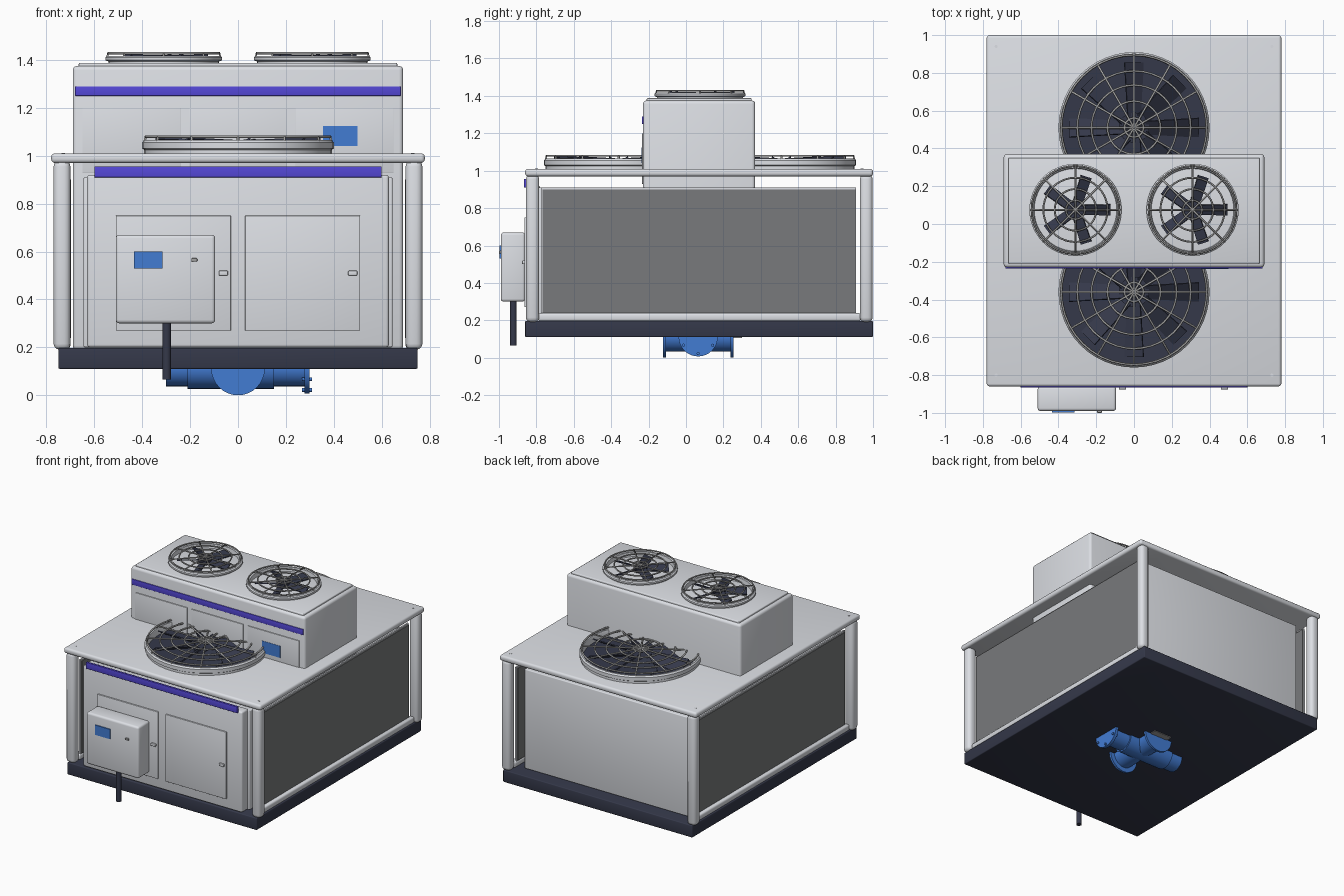
import bpy, bmesh, math
from mathutils import Matrix, Vector

if "Cube" in bpy.data.objects:
    bpy.data.objects.remove(bpy.data.objects["Cube"])


def material(name, *rgb):
    m = bpy.data.materials.new(name)
    m.use_nodes = True
    m.diffuse_color = (*rgb, 1)
    m.node_tree.nodes["Principled BSDF"].inputs["Base Color"].default_value = (*rgb, 1)
    return m


LIGHT = material("light grey paint", 0.72, 0.74, 0.78)
COIL = material("coil grey", 0.19, 0.195, 0.2)
NAVY = material("dark navy", 0.035, 0.04, 0.068)
VIOLET = material("violet stripe", 0.09, 0.065, 0.68)
BLUE = material("valve blue", 0.055, 0.2, 0.65)
WIRE = material("wire grey", 0.36, 0.36, 0.36)


def finish(name, bm, mat):
    bmesh.ops.recalc_face_normals(bm, faces=bm.faces)
    mesh = bpy.data.meshes.new(name)
    bm.to_mesh(mesh)
    bm.free()
    mesh.materials.append(mat)
    ob = bpy.data.objects.new(name, mesh)
    bpy.context.collection.objects.link(ob)
    bpy.ops.object.select_all(action='DESELECT')
    ob.select_set(True)
    bpy.context.view_layer.objects.active = ob
    bpy.ops.object.shade_smooth_by_angle(angle=math.radians(35))
    return ob


def box(name, x, y, z, mat, bevel=0.0):
    """Box from its (low, high) range on each axis."""
    bm = bmesh.new()
    bmesh.ops.create_cube(bm, size=1)
    for v in bm.verts:
        v.co = [r[0] if c < 0 else r[1] for c, r in zip(v.co, (x, y, z))]
    if bevel:
        bmesh.ops.bevel(bm, geom=bm.edges[:], offset=bevel, segments=3,
                        profile=0.5, affect='EDGES')
    return finish(name, bm, mat)


def lathe(name, profile, origin, mat, axis='Z', closed=False, steps=48):
    """Spin (radius, height) points around an axis through origin."""
    bm = bmesh.new()
    vs = [bm.verts.new((r, 0, h)) for r, h in profile]
    pairs = list(zip(vs, vs[1:])) + ([(vs[-1], vs[0])] if closed else [])
    edges = [bm.edges.new(p) for p in pairs]
    bmesh.ops.spin(bm, geom=vs + edges, cent=(0, 0, 0), axis=(0, 0, 1),
                   angle=math.tau, steps=steps, use_duplicate=False)
    bmesh.ops.remove_doubles(bm, verts=bm.verts, dist=0.0001)
    turn = Vector((axis == 'X', axis == 'Y', axis == 'Z')).to_track_quat('Z', 'Y')
    bm.transform(Matrix.Translation(origin) @ turn.to_matrix().to_4x4())
    return finish(name, bm, mat)


def rod(name, radius, low, high, origin, mat, axis='Z'):
    return lathe(name, [(0, low), (radius, low), (radius, high), (0, high)],
                 origin, mat, axis, steps=32)


def guard(name, centre, radii, spokes, drop, thick):
    """Wire guard of rings and spokes whose ends curl down onto the cowl."""
    cu = bpy.data.curves.new(name, 'CURVE')
    cu.dimensions = '3D'
    cu.bevel_depth = thick
    cu.bevel_resolution = 1
    paths = []
    for r in radii:
        paths.append(([(r * math.cos(k * math.tau / 40), r * math.sin(k * math.tau / 40), 0)
                       for k in range(40)], True))
    edge = radii[0]
    for k in range(spokes):
        a = k * math.tau / spokes
        paths.append(([(r * math.cos(a), r * math.sin(a), h) for r, h in
                       ((0, 0), (edge, 0), (edge + drop / 4, -drop))], False))
    for pts, loop in paths:
        s = cu.splines.new('POLY')
        s.points.add(len(pts) - 1)
        for p, co in zip(s.points, pts):
            p.co = (*co, 1)
        s.use_cyclic_u = loop
    cu.materials.append(WIRE)
    ob = bpy.data.objects.new(name, cu)
    ob.location = centre
    bpy.context.collection.objects.link(ob)


def blades(name, centre, count, inner, outer, root, tip, pitch):
    """Tilted tapered blades around a hub."""
    bm = bmesh.new()
    for k in range(count):
        made = bmesh.ops.create_cube(bm, size=1)['verts']
        for v in made:
            end = v.co.x > 0
            v.co = (outer if end else inner,
                    math.copysign((tip if end else root) / 2, v.co.y), v.co.z * 0.008)
        m = (Matrix.Rotation(k * math.tau / count, 4, 'Z')
             @ Matrix.Rotation(math.radians(pitch), 4, 'X'))
        bmesh.ops.transform(bm, matrix=m, verts=made)
    bm.transform(Matrix.Translation(centre))
    finish(name, bm, NAVY)


# Base, deck and corner posts
box("base", (-0.75, 0.75), (-0.86, 1.0), (0.11, 0.197), NAVY, 0.006)
box("deck", (-0.78, 0.78), (-0.86, 1.0), (0.97, 1.01), LIGHT, 0.015)
for sx, side in ((-1, "right"), (1, "left")):
    xs = sorted((sx * 0.70, sx * 0.77))
    box("front_post_" + side, xs, (-0.855, -0.785), (0.19, 0.98), LIGHT, 0.025)
    box("rear_post_" + side, xs, (0.93, 0.998), (0.19, 0.98), LIGHT, 0.025)
    # Thin side coils in their frames, with a rail below
    box("coil_frame_" + side, sorted((sx * 0.704, sx * 0.715)), (-0.775, 0.91),
        (0.2, 0.91), LIGHT)
    box("coil_" + side, sorted((sx * 0.698, sx * 0.722)), (-0.768, 0.905),
        (0.24, 0.9), COIL)
    box("bottom_rail_" + side, sorted((sx * 0.70, sx * 0.745)), (-0.79, 0.935),
        (0.195, 0.238), LIGHT, 0.012)
    # Deck corner screws
    for y in (-0.8, 0.94):
        rod("deck_screw_" + side, 0.008, 0, 0.002, (sx * 0.73, y, 1.01), LIGHT)

# Front and back panels
box("front_panel", (-0.63, 0.63), (-0.855, -0.78), (0.2, 0.92), LIGHT, 0.012)
box("front_inner_panel", (-0.645, 0.645), (-0.79, -0.74), (0.2, 0.91), LIGHT, 0.006)
box("back_panel", (-0.645, 0.645), (0.86, 0.907), (0.2, 0.91), LIGHT, 0.006)
box("front_stripe", (-0.6, 0.6), (-0.866, -0.85), (0.91, 0.955), VIOLET, 0.002)
for x in (-0.51, 0.03):
    box("door", (x, x + 0.48), (-0.864, -0.85), (0.27, 0.75), LIGHT, 0.002)
    box("door_handle", (x + 0.43, x + 0.468), (-0.876, -0.86), (0.5, 0.52), LIGHT, 0.004)

# Control box with display, knob and conduit
box("control_box", (-0.51, -0.095), (-0.99, -0.86), (0.3, 0.67), LIGHT, 0.015)
box("control_display", (-0.435, -0.315), (-0.997, -0.988), (0.53, 0.6), BLUE)
box("control_knob", (-0.195, -0.17), (-1.0, -0.985), (0.558, 0.572), WIRE, 0.003)
rod("conduit", 0.018, 0.065, 0.31, (-0.298, -0.923, 0), NAVY)

# Upper housing, standing on the base
box("upper_housing", (-0.69, 0.69), (-0.23, 0.37), (0.19, 1.375), LIGHT, 0.018)
box("upper_lid", (-0.665, 0.665), (-0.21, 0.35), (1.36, 1.388), LIGHT, 0.006)
box("upper_stripe", (-0.68, 0.68), (-0.236, -0.225), (1.25, 1.29), VIOLET, 0.002)
for x in (-0.445, 0, 0.445):
    box("upper_panel", (x - 0.205, x + 0.205), (-0.236, -0.225), (0.93, 1.2), LIGHT, 0.002)
box("upper_display", (0.355, 0.5), (-0.238, -0.235), (1.04, 1.125), BLUE)

# Large deck fans
for y, place in ((-0.36, "front"), (0.51, "rear")):
    lathe("large_cowl_" + place, [(0.392, 0), (0.392, 0.02), (0.4, 0.025), (0.4, 0.05),
          (0.392, 0.06), (0.382, 0.06), (0.378, 0.05), (0.378, 0)],
          (0, y, 1.005), LIGHT, closed=True)
    rod("large_fan_well_" + place, 0.38, 0, 0.008, (0, y, 1.008), NAVY)
    rod("large_fan_hub_" + place, 0.08, 0, 0.045, (0, y, 1.012), NAVY)
    blades("large_blades_" + place, (0, y, 1.042), 8, 0.06, 0.345, 0.08, 0.12, 32)
    guard("large_guard_" + place, (0, y, 1.08), (0.385, 0.3, 0.225, 0.14, 0.05),
          12, 0.02, 0.006)

# Small fans on the upper housing
for x, side in ((-0.31, "right"), (0.31, "left")):
    lathe("small_cowl_" + side, [(0.23, 0), (0.23, 0.008), (0.244, 0.014), (0.244, 0.026),
          (0.236, 0.032), (0.222, 0.032), (0.218, 0)], (x, 0.075, 1.385), LIGHT, closed=True)
    rod("small_fan_hub_" + side, 0.045, 0, 0.03, (x, 0.075, 1.387), NAVY)
    blades("small_blades_" + side, (x, 0.075, 1.406), 5, 0.03, 0.185, 0.055, 0.062, 24)
    guard("small_guard_" + side, (x, 0.075, 1.428), (0.232, 0.17, 0.11, 0.05), 8, 0.015, 0.005)

# Cross-shaped valve beneath the base
cy, cz = 0.065, 0.112
rod("valve_pipe_across", 0.075, -0.3, 0.29, (0, cy, cz), BLUE, 'X')
rod("valve_sleeve", 0.085, -0.21, 0.15, (0, cy, cz), BLUE, 'X')
rod("valve_pipe_along", 0.08, -0.18, 0.18, (0, cy, cz), BLUE, 'Y')
rod("valve_flange_left", 0.105, 0.278, 0.298, (0, cy, cz), BLUE, 'X')
for low in (-0.188, 0.172):
    rod("valve_flange_end", 0.112, low, low + 0.016, (0, cy, cz), BLUE, 'Y')
for k in range(3):
    a = math.radians(-30 - 60 * k)
    rod("flange_bolt", 0.008, 0.268, 0.308,
        (0, cy + 0.09 * math.cos(a), cz + 0.09 * math.sin(a)), BLUE, 'X')
box("underside_plate", (-0.07, 0.07), (0.24, 0.3), (0.106, 0.112), WIRE)
